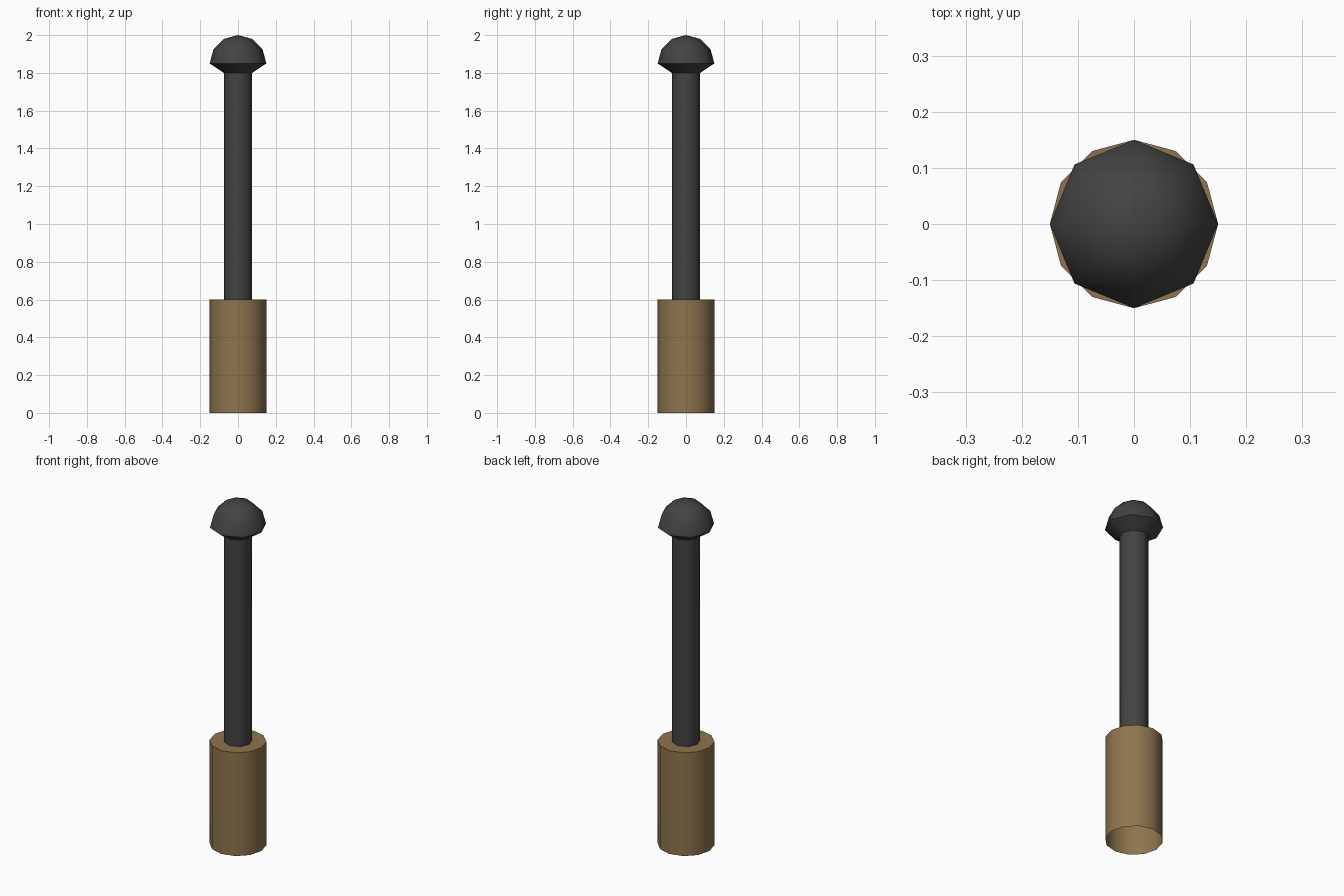
import bpy, bmesh, math

if "Cube" in bpy.data.objects:
    bpy.data.objects.remove(bpy.data.objects["Cube"])


def material(name, rgb):
    m = bpy.data.materials.new(name)
    m.diffuse_color = (*rgb, 1.0)
    m.use_nodes = True
    m.node_tree.nodes["Principled BSDF"].inputs["Base Color"].default_value = m.diffuse_color
    return m


def lathe(name, profile, sides, mat):
    """Revolve (radius, z) points around z; radius 0 makes a pole."""
    bm = bmesh.new()
    rings = []
    for r, z in profile:
        if r == 0:
            rings.append([bm.verts.new((0, 0, z))] * sides)
        else:
            rings.append([bm.verts.new((r * math.cos(math.tau * i / sides),
                                        r * math.sin(math.tau * i / sides), z))
                          for i in range(sides)])
    for low, high in zip(rings, rings[1:]):
        for i in range(sides):
            j = (i + 1) % sides
            corners = dict.fromkeys((low[i], low[j], high[j], high[i]))
            bm.faces.new(list(corners))
    mesh = bpy.data.meshes.new(name)
    bm.to_mesh(mesh)
    bm.free()
    mesh.materials.append(mat)
    obj = bpy.data.objects.new(name, mesh)
    bpy.context.collection.objects.link(obj)
    bpy.ops.object.select_all(action='DESELECT')
    obj.select_set(True)
    bpy.context.view_layer.objects.active = obj
    bpy.ops.object.shade_smooth_by_angle(angle=math.radians(50))
    return obj


wood = material("brown wood", (0.27, 0.178, 0.075))
metal = material("dark metal", (0.056, 0.056, 0.056))

# Handle: twelve-sided sleeve, open underneath, closed on top
lathe("handle", [(0.15, 0), (0.15, 0.6), (0, 0.6)], 12, wood)

# Shaft and domed head: one eight-sided surface
dome = [(0.15 * math.cos(math.radians(a)), 1.85 + 0.15 * math.sin(math.radians(a)))
        for a in (0, 30, 60)]
lathe("shaft_and_head", [(0.075, 0.6), (0.075, 1.8)] + dome + [(0, 2.0)], 8, metal)
